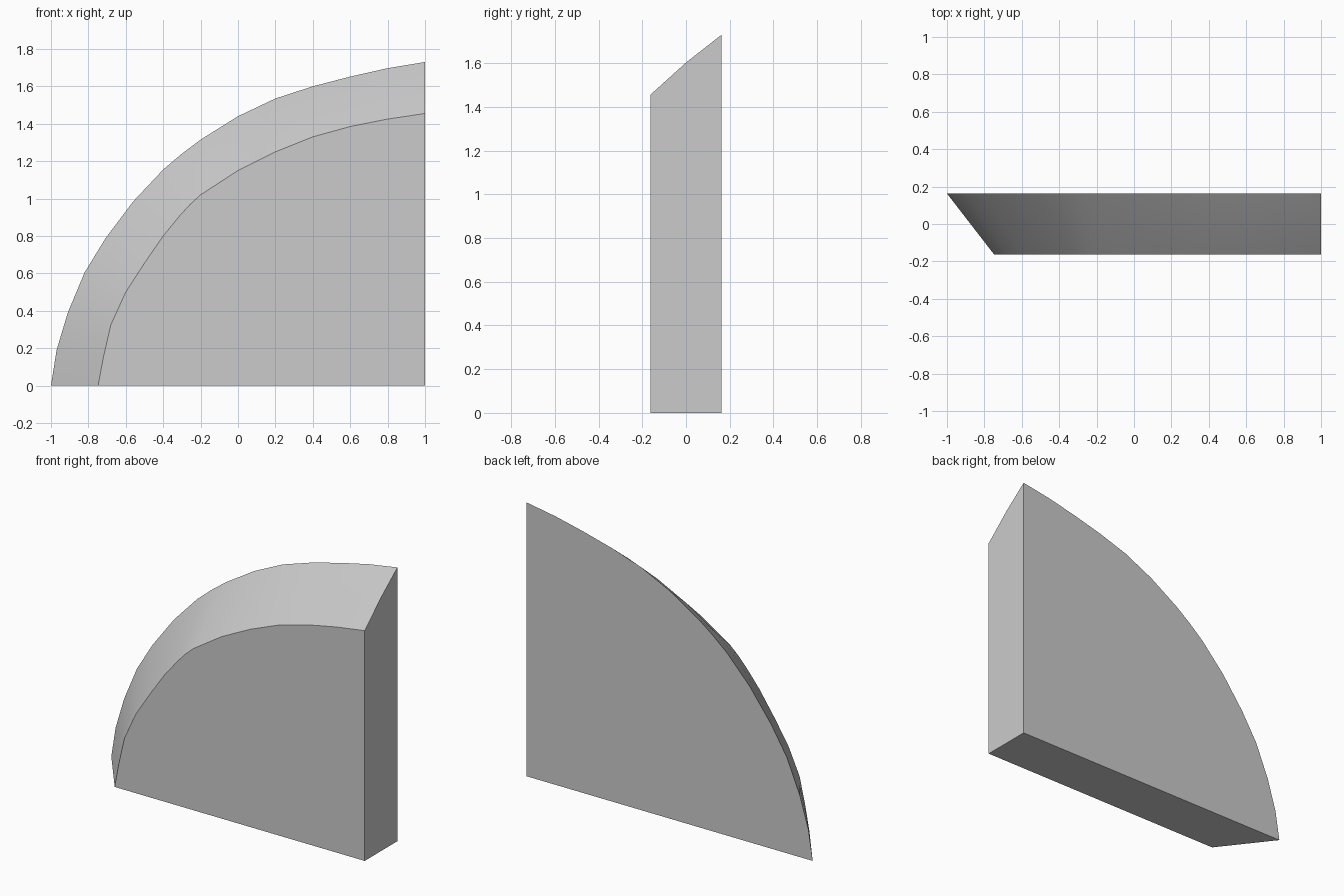
import bpy, bmesh, math

if "Cube" in bpy.data.objects:
    bpy.data.objects.remove(bpy.data.objects["Cube"])

# Matching outlines (x, z) of the curved edge on the back and front faces
back = [(-1, 0), (-.97, .19), (-.91, .39), (-.82, .605), (-.71, .785), (-.56, .985),
        (-.4, 1.155), (-.3, 1.24), (-.2, 1.315), (0, 1.44), (.2, 1.535), (.4, 1.60),
        (.6, 1.652), (.8, 1.697), (1, 1.73)]
front = [(-.748, 0), (-.72, .15), (-.68, .325), (-.6, .50), (-.5, .655), (-.4, .80),
         (-.31, .91), (-.255, .97), (-.2, 1.02), (0, 1.15), (.2, 1.25), (.4, 1.33),
         (.6, 1.385), (.8, 1.425), (1, 1.455)]
Y = 0.163
n = len(back)

# Middle outline bulges slightly towards the top
middle = [((a + c) / 2, (b + d) / 2 + 0.01 * i / (n - 1))
          for i, ((a, b), (c, d)) in enumerate(zip(front, back))]

bm = bmesh.new()
rings = []
for y, outline in ((-Y, front), (0, middle), (Y, back)):
    rings.append([bm.verts.new((x, y, z)) for x, z in outline + [(1, 0)]])

# Curved bevel, straight end and base
for r0, r1 in zip(rings, rings[1:]):
    for i in range(n + 1):
        j = (i + 1) % (n + 1)
        bm.faces.new((r0[i], r0[j], r1[j], r1[i]))
# Flat front and back faces
bm.faces.new(rings[0])
bm.faces.new(rings[-1])
bmesh.ops.recalc_face_normals(bm, faces=bm.faces)

mesh = bpy.data.meshes.new("quarter_arch_block")
bm.to_mesh(mesh)
bm.free()
block = bpy.data.objects.new("quarter_arch_block", mesh)
bpy.context.collection.objects.link(block)
bpy.context.view_layer.objects.active = block
block.select_set(True)
bpy.ops.object.shade_smooth_by_angle(angle=math.radians(25))
